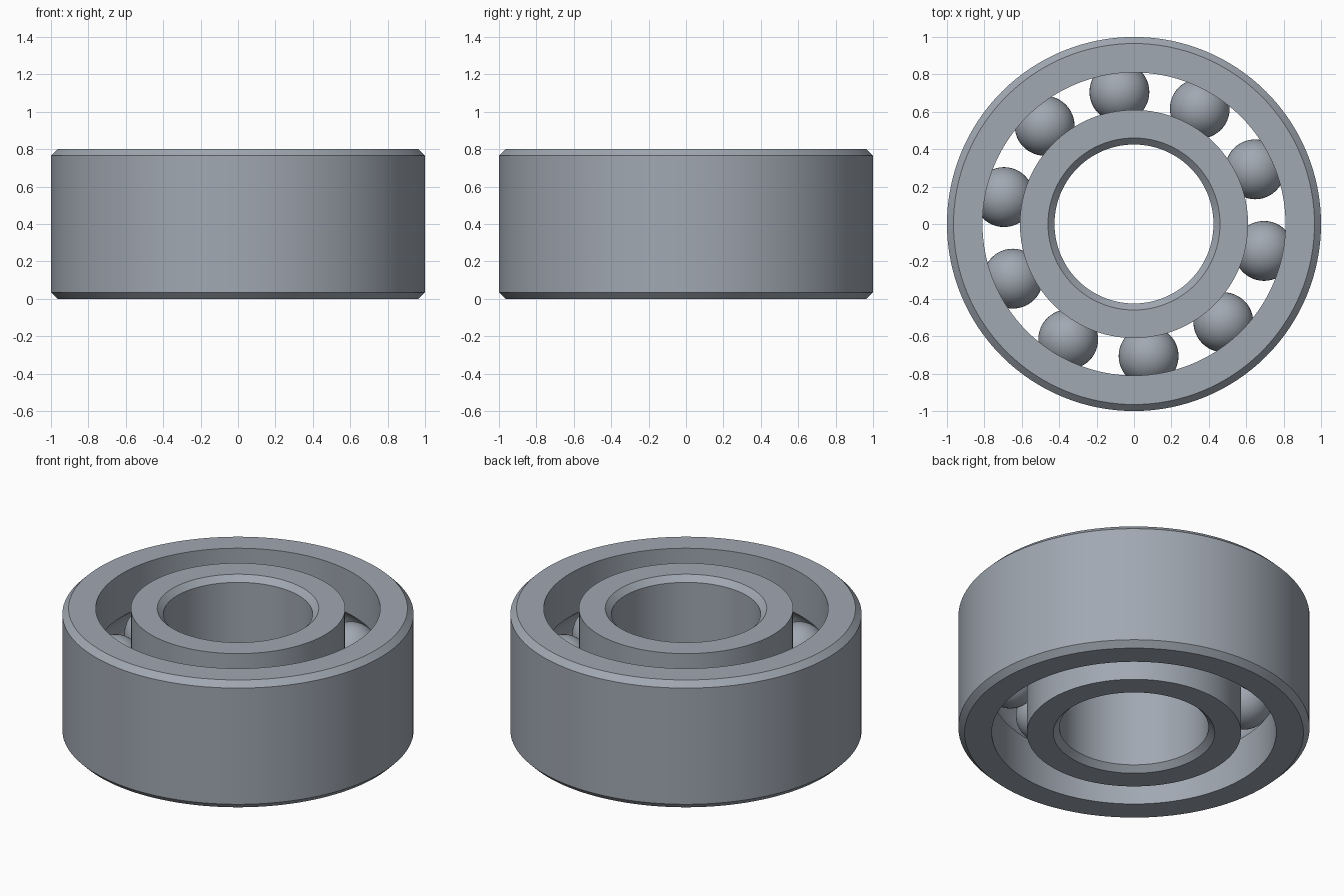
import bpy, bmesh
from math import sin, cos, acos, pi, radians

cube = bpy.data.objects.get("Cube")
if cube:
    bpy.data.objects.remove(cube, do_unlink=True)

HEIGHT, CHAMFER = 0.8, 0.035
OUTER_R, OUTER_BORE = 1.0, 0.81
INNER_R, INNER_BORE = 0.61, 0.425
BALL_R, PITCH_R, BALLS = 0.16, 0.71, 10
GROOVE_R = BALL_R + 0.003

steel = bpy.data.materials.new("steel grey")
steel.use_nodes = True
colour = (0.355, 0.392, 0.445, 1)
steel.diffuse_color = colour
steel.node_tree.nodes["Principled BSDF"].inputs["Base Color"].default_value = colour


def finish(name, bm, angle=30):
    mesh = bpy.data.meshes.new(name)
    bm.to_mesh(mesh)
    bm.free()
    mesh.materials.append(steel)
    obj = bpy.data.objects.new(name, mesh)
    bpy.context.collection.objects.link(obj)
    bpy.ops.object.select_all(action='DESELECT')
    obj.select_set(True)
    bpy.context.view_layer.objects.active = obj
    bpy.ops.object.shade_smooth_by_angle(angle=radians(angle))
    return obj


def ring(name, plain_r, race_r, segments=128):
    """Revolve a ring: chamfered on the plain side, ball groove on the race side."""
    side = 1 if race_r > plain_r else -1   # direction from plain wall to race wall
    profile = [(plain_r + side * CHAMFER, 0), (race_r, 0)]
    half = acos(abs(PITCH_R - race_r) / GROOVE_R)
    steps = 16
    for i in range(steps + 1):
        a = half * (2 * i / steps - 1)
        profile.append((PITCH_R - side * GROOVE_R * cos(a), HEIGHT / 2 + GROOVE_R * sin(a)))
    profile += [(race_r, HEIGHT), (plain_r + side * CHAMFER, HEIGHT),
                (plain_r, HEIGHT - CHAMFER), (plain_r, CHAMFER)]
    bm = bmesh.new()
    verts = [bm.verts.new((r, 0, z)) for r, z in profile]
    edges = [bm.edges.new((v, verts[i - 1])) for i, v in enumerate(verts)]
    bmesh.ops.spin(bm, geom=verts + edges, cent=(0, 0, 0), axis=(0, 0, 1),
                   angle=2 * pi, steps=segments, use_merge=True)
    bmesh.ops.remove_doubles(bm, verts=bm.verts, dist=0.0001)
    bmesh.ops.recalc_face_normals(bm, faces=bm.faces)
    return finish(name, bm)


# Outer and inner races
ring("outer_ring", OUTER_R, OUTER_BORE)
ring("inner_ring", INNER_BORE, INNER_R)

# Balls spaced evenly between the races, sharing one mesh
bm = bmesh.new()
bmesh.ops.create_uvsphere(bm, u_segments=48, v_segments=24, radius=BALL_R)
first = finish("ball_1", bm)
for i in range(BALLS):
    ball = first if i == 0 else first.copy()
    if i:
        ball.name = f"ball_{i + 1}"
        bpy.context.collection.objects.link(ball)
    a = radians(24.3) + 2 * pi * i / BALLS
    ball.location = (PITCH_R * cos(a), PITCH_R * sin(a), HEIGHT / 2)
